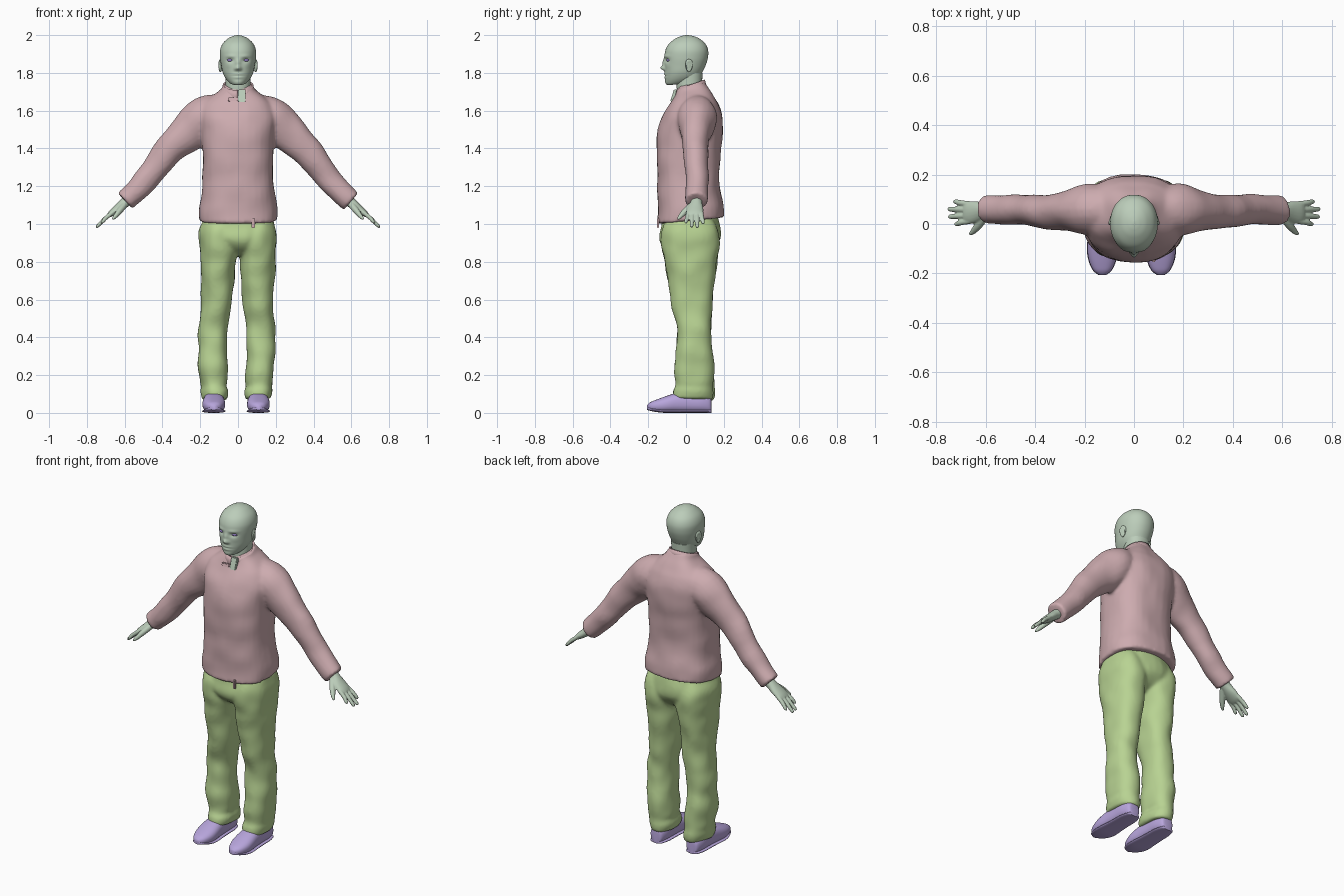
import bpy, bmesh, math
from mathutils import Vector, Matrix, noise

cube = bpy.data.objects.get("Cube")
if cube:
    bpy.data.objects.remove(cube, do_unlink=True)


def material(name, rgb):
    m = bpy.data.materials.new(name)
    m.use_nodes = True
    m.diffuse_color = (*rgb, 1)
    m.node_tree.nodes["Principled BSDF"].inputs["Base Color"].default_value = (*rgb, 1)
    return m


SKIN = material("pale green skin", (.50, .61, .49))
JACKET = material("dusty pink cloth", (.61, .41, .43))
TROUSER = material("light green cloth", (.48, .65, .29))
SHOE = material("lilac leather", (.48, .38, .72))
EYE = material("violet eye", (.34, .25, .65))


def spline(keys, steps):
    """Smoothly interpolate tuples with a Catmull-Rom curve."""
    keys = [Vector(k) for k in keys]
    out = []
    for i in range(len(keys) - 1):
        a, b, c, d = keys[max(i - 1, 0)], keys[i], keys[i + 1], keys[min(i + 2, len(keys) - 1)]
        for s in range(steps):
            t = s / steps
            out.append(b + (c - a) * (t / 2) + (a * 2 - b * 5 + c * 4 - d) * (t * t / 2)
                       + (b * 3 - a - c * 3 + d) * (t ** 3 / 2))
    return out + [keys[-1]]


def ring(c, u, v, n, power=2):
    def bend(w):
        return math.copysign(abs(w) ** (2 / power), w)
    angles = [math.tau * i / n for i in range(n)]
    return [c + u * bend(math.cos(a)) + v * bend(math.sin(a)) for a in angles]


def loft(bm, rings):
    rows = [[bm.verts.new(p) for p in r] for r in rings]
    n = len(rows[0])
    for a, b in zip(rows, rows[1:]):
        for i in range(n):
            bm.faces.new((a[i], a[(i + 1) % n], b[(i + 1) % n], b[i]))
    bm.faces.new(rows[0])
    bm.faces.new(rows[-1])


def stack(bm, keys, steps=5, n=32, power=2.2):
    """Upright form; each key is z, x min, x max, y front, y back, tilt."""
    rings = []
    for z, x0, x1, y0, y1, tilt in spline(keys, steps):
        rings.append(ring(Vector(((x0 + x1) / 2, (y0 + y1) / 2, z + tilt * (y0 + y1) / 2)),
                          Vector(((x1 - x0) / 2, 0, 0)),
                          Vector((0, (y1 - y0) / 2, tilt * (y1 - y0) / 2)), n, power))
    loft(bm, rings)


def tube(bm, keys, side=1, steps=4, n=20):
    """Limb along a path; each key is x, y, z, depth radius, thickness radius."""
    pts = spline(keys, steps)
    rings = []
    for i, p in enumerate(pts):
        t = (pts[min(i + 1, len(pts) - 1)] - pts[max(i - 1, 0)])
        t = Vector(t[:3]).normalized()
        u = Vector((0, 1, 0))
        u = (u - t * u.dot(t)).normalized()
        r = ring(Vector(p[:3]), u * p[3], t.cross(u) * p[4], n)
        rings.append([Vector((q.x * side, q.y, q.z)) for q in r])
    loft(bm, rings)


def ball(bm, c, size):
    m = Matrix.Translation(c) @ Matrix.Diagonal((*size, 1))
    bmesh.ops.create_uvsphere(bm, u_segments=20, v_segments=12, radius=1, matrix=m)


def folds(bm, amount, freq):
    bm.normal_update()
    for v in bm.verts:
        q = Vector((v.co.x * freq, v.co.y * freq, v.co.z * freq))
        v.co += v.normal * amount * noise.noise(q)


def finish(bm, name, mat, blend=0, soften=6):
    bmesh.ops.recalc_face_normals(bm, faces=bm.faces)
    me = bpy.data.meshes.new(name)
    bm.to_mesh(me)
    bm.free()
    me.materials.append(mat)
    ob = bpy.data.objects.new(name, me)
    bpy.context.collection.objects.link(ob)
    if blend:  # fuse overlapping volumes into one skin
        r = ob.modifiers.new("fuse", 'REMESH')
        r.mode, r.voxel_size, r.use_smooth_shade = 'VOXEL', blend, True
        s = ob.modifiers.new("soften", 'SMOOTH')
        s.factor, s.iterations = .5, soften
    for o in bpy.context.selected_objects:
        o.select_set(False)
    ob.select_set(True)
    bpy.context.view_layer.objects.active = ob
    bpy.ops.object.shade_smooth_by_angle(angle=math.radians(50))
    return ob


def sym(rows):
    return [(z, -w, w, f, b, t) for z, w, f, b, t in rows]


# Jacket: body and both sleeves
bm = bmesh.new()
stack(bm, sym([(1.015, .208, -.152, .203, .1), (1.08, .208, -.15, .198, .1), (1.2, .19, -.15, .178, .03),
               (1.35, .188, -.154, .182, 0), (1.47, .193, -.15, .193, 0), (1.56, .203, -.13, .196, 0),
               (1.63, .19, -.09, .176, 0), (1.67, .152, -.066, .153, 0), (1.71, .09, -.05, .12, .1),
               (1.735, .078, -.04, .1, .2)]), power=2.45)
for side in (-1, 1):
    tube(bm, [(.11, .06, 1.6, .09, .09), (.17, .06, 1.573, .105, .105), (.235, .055, 1.51, .092, .107),
              (.30, .05, 1.45, .075, .093), (.37, .05, 1.386, .067, .08), (.455, .057, 1.27, .062, .068),
              (.53, .057, 1.185, .06, .062), (.598, .057, 1.122, .06, .058)], side)
folds(bm, .007, 10)
finish(bm, "jacket", JACKET, .01)

# Standing collar, open slightly to one side of the front
bm = bmesh.new()
rows = []
for i in range(41):
    a = -math.pi / 2 + .52 + (math.tau - .56) * i / 40
    x, y = .084 * math.cos(a), .02 + .084 * math.sin(a)
    z = 1.708 + .33 * y
    rows.append([bm.verts.new((x * k, .02 + (y - .02) * k, z + dz))
                 for k, dz in ((1.08, -.04), (1.02, 0), (.96, .022))])
for a, b in zip(rows, rows[1:]):
    for j in range(2):
        bm.faces.new((a[j], b[j], b[j + 1], a[j + 1]))
collar = finish(bm, "collar", JACKET)
collar.modifiers.new("cloth", 'SOLIDIFY').thickness = .012

# Loose front corner at the hem, small collar tab and the throat in the opening
for name, mat, c, size, lean in (
        ("hem_corner", JACKET, (.08, -.148, 1.005), (.018, .012, .054), 0),
        ("collar_tab", JACKET, (-.028, -.072, 1.66), (.052, .016, .02), -.3),
        ("throat", SKIN, (.02, -.064, 1.678), (.04, .02, .07), -.3)):
    bm = bmesh.new()
    pose = Matrix.Translation(c) @ Matrix.Rotation(lean, 4, 'X') @ Matrix.Diagonal((*size, 1))
    bmesh.ops.create_cube(bm, size=1, matrix=pose)
    bmesh.ops.bevel(bm, geom=bm.edges[:], offset=.004, segments=2, affect='EDGES')
    finish(bm, name, mat)

# Trousers: hips tapering into the crotch and two legs, the right one standing wider
bm = bmesh.new()
stack(bm, sym([(1.07, .17, -.115, .155, 0), (1.0, .19, -.132, .178, 0), (.94, .2, -.14, .184, 0),
               (.9, .165, -.13, .174, 0), (.86, .1, -.105, .147, 0), (.83, .04, -.06, .1, 0)]))
leg = [(1.03, .05, .18, -.10, .14), (.96, .012, .204, -.13, .173), (.88, .003, .203, -.128, .177),
       (.8, .012, .199, -.113, .164), (.7, .02, .193, -.096, .152), (.58, .028, .187, -.079, .142),
       (.46, .04, .195, -.053, .132), (.36, .042, .2, -.051, .137), (.25, .042, .198, -.059, .147),
       (.17, .04, .184, -.057, .145), (.14, .045, .177, -.061, .147), (.115, .036, .18, -.069, .152),
       (.075, .042, .174, -.067, .145)]
for side in (-1, 1):
    keys = []
    for z, a, b, f, k in leg:
        wide = -.014 * min(1, max(0, (.7 - z) / .25)) if side < 0 else 0
        keys.append((z, side * a + wide, side * b + wide, f, k, -.06 if z < .13 else 0))
    stack(bm, keys)
folds(bm, .011, 10)
finish(bm, "trousers", TROUSER, .009, 8)

# Shoes: upper and sole
upper = [(.134, .022, .07), (.125, .038, .09), (.08, .051, .108), (.02, .053, .112), (-.04, .056, .108),
         (-.09, .06, .094), (-.13, .058, .08), (-.165, .048, .067), (-.19, .034, .056), (-.206, .014, .042)]
for side, name, x in ((-1, "right", -.128), (1, "left", .108)):
    for part, grow in (("shoe", 0), ("sole", .002)):
        bm = bmesh.new()
        rings = []
        for y, w, h in spline(upper, 4):
            base = .014 * max(0, (-y - .1) / .1) ** 2  # toe spring
            h = .018 + base if grow else h
            rings.append(ring(Vector((x, y, (h + base) / 2)), Vector((w + grow, 0, 0)),
                              Vector((0, 0, (h - base) / 2)), 28, 2.4))
        loft(bm, rings)
        finish(bm, name + "_" + part, SHOE)

# Hands: palm, four fingers and thumb
for side, name in ((-1, "right"), (1, "left")):
    bm = bmesh.new()
    tube(bm, [(.56, .057, 1.145, .032, .03), (.60, .055, 1.112, .031, .027), (.635, .05, 1.083, .042, .023),
              (.668, .046, 1.058, .045, .018), (.685, .046, 1.045, .037, .012)], side)
    for base, tip, reach in ((.012, .0, .725), (.034, .03, .75), (.057, .06, .752), (.08, .09, .73)):
        drop = 1.052 - (reach - .672) * .87
        tube(bm, [(.662, base, 1.062, .012, .012), (.70, (base + tip) / 2, 1.032, .0115, .011),
                  (reach - .01, tip, drop + .008, .010, .009), (reach, tip, drop, .005, .005)], side, n=12)
    tube(bm, [(.60, .035, 1.102, .018, .018), (.628, -.004, 1.068, .017, .016),
              (.65, -.03, 1.04, .012, .011), (.664, -.042, 1.026, .006, .006)], side, n=12)
    finish(bm, name + "_hand", SKIN, .004, 2)

# Head: egg form with the face pushed in and out by soft bumps
bm = bmesh.new()
stack(bm, sym([(1.744, .024, -.092, -.02, .1), (1.751, .045, -.104, .04, .1), (1.773, .066, -.11, .075, .08),
               (1.803, .081, -.112, .088, .03), (1.84, .089, -.113, .104, 0), (1.88, .095, -.114, .116, 0),
               (1.92, .095, -.109, .117, 0), (1.955, .081, -.09, .102, 0), (1.982, .053, -.055, .07, 0),
               (1.995, .026, -.025, .038, 0), (2.0, .004, 0, .012, 0)]), 9, 96, 2.1)
bumps = [(0, 1.852, .013, .022, -.011), (0, 1.826, .014, .012, -.02), (.013, 1.82, .008, .008, -.005),
         (.04, 1.867, .018, .011, .010), (.04, 1.888, .026, .009, -.004), (.05, 1.838, .02, .015, -.002),
         (0, 1.793, .028, .007, -.004), (0, 1.776, .024, .007, -.004), (0, 1.785, .03, .003, .003),
         (0, 1.75, .026, .012, -.003)]
for v in bm.verts:
    if v.co.y < -.03:
        x, z = v.co.x, v.co.z
        for bx, bz, sx, sz, push in bumps:
            for cx in {bx, -bx}:
                v.co.y += push * math.exp(-((x - cx) / sx) ** 2 - ((z - bz) / sz) ** 2)
finish(bm, "head", SKIN)

# Neck
bm = bmesh.new()
stack(bm, sym([(1.62, .075, -.045, .09, 0), (1.69, .068, -.047, .088, 0), (1.74, .066, -.05, .085, 0),
               (1.8, .068, -.045, .088, 0)]))
finish(bm, "neck", SKIN)

# Ears and eyes
for side, name in ((-1, "right"), (1, "left")):
    bm = bmesh.new()
    ball(bm, (0, 0, 0), (.010, .02, .035))
    for v in bm.verts:  # shallow hollow in the outer face, narrow lobe
        rim = (v.co.y / .02) ** 2 + (v.co.z / .035) ** 2
        if v.co.x * side > 0 and rim < .4:
            v.co.x -= side * .004
        v.co.y *= 1 + v.co.z * 8
    bmesh.ops.rotate(bm, verts=bm.verts, matrix=Matrix.Rotation(side * .3, 3, 'Z'))
    bmesh.ops.translate(bm, verts=bm.verts, vec=(side * .093, .016, 1.838))
    finish(bm, name + "_ear", SKIN)
    bm = bmesh.new()
    ball(bm, (side * .04, -.09, 1.867), (.018, .013, .008))
    finish(bm, name + "_eye", EYE)
